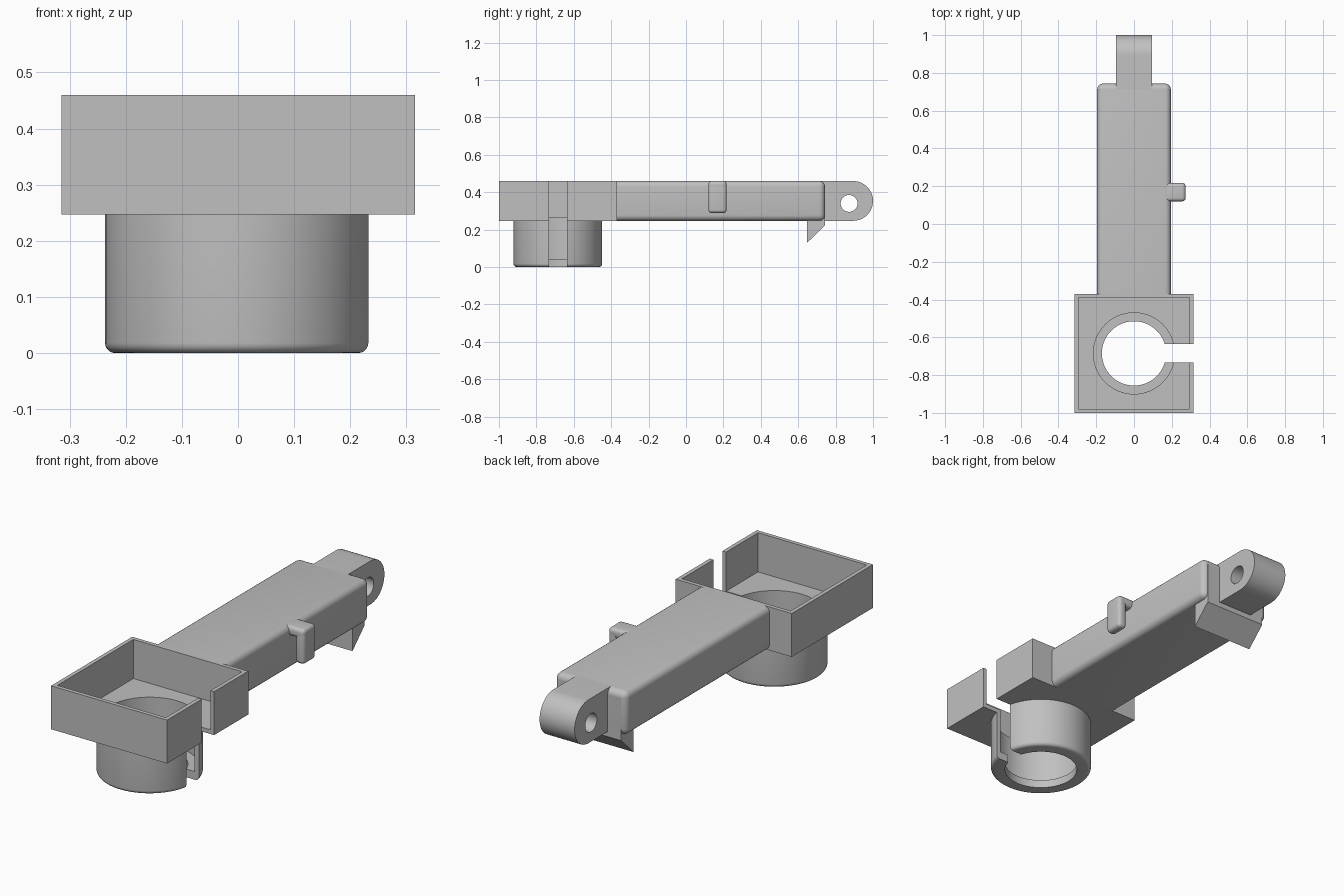
import bpy, bmesh
from math import cos, sin, pi, radians
from mathutils import Matrix, Vector

if "Cube" in bpy.data.objects:
    bpy.data.objects.remove(bpy.data.objects["Cube"])

grey = bpy.data.materials.new("plain grey")
grey.use_nodes = True
grey.diffuse_color = (0.53, 0.53, 0.53, 1)
grey.node_tree.nodes["Principled BSDF"].inputs["Base Color"].default_value = grey.diffuse_color

BOTTOM, TOP = 0.247, 0.46
CUP_Y, CUP_R, BORE_R = -0.685, 0.237, 0.215


def finish(bm, name):
    bmesh.ops.recalc_face_normals(bm, faces=bm.faces[:])
    mesh = bpy.data.meshes.new(name)
    bm.to_mesh(mesh)
    bm.free()
    mesh.materials.append(grey)
    obj = bpy.data.objects.new(name, mesh)
    bpy.context.collection.objects.link(obj)
    return obj


def box(name, low, high, round_by=0, keep=lambda e: True):
    low, high = Vector(low), Vector(high)
    bm = bmesh.new()
    bmesh.ops.create_cube(bm, size=1)
    for v in bm.verts:
        v.co = (low + high) / 2 + v.co * (high - low)
    if round_by:
        bmesh.ops.bevel(bm, geom=[e for e in bm.edges if keep(e)], offset=round_by,
                        segments=5, profile=0.5, affect='EDGES')
    return finish(bm, name)


def prism(name, outline, half_width):
    """Extrude a (y, z) outline across x."""
    bm = bmesh.new()
    face = bm.faces.new([bm.verts.new((-half_width, y, z)) for y, z in outline])
    new = bmesh.ops.extrude_face_region(bm, geom=[face])["geom"]
    bmesh.ops.translate(bm, vec=(2 * half_width, 0, 0),
                        verts=[v for v in new if isinstance(v, bmesh.types.BMVert)])
    return finish(bm, name)


def cylinder(name, centre, radius, depth, axis='Z'):
    bm = bmesh.new()
    turn = Matrix.Rotation(pi / 2, 4, 'Y') if axis == 'X' else Matrix()
    bmesh.ops.create_cone(bm, cap_ends=True, segments=64, radius1=radius, radius2=radius,
                          depth=depth, matrix=Matrix.Translation(centre) @ turn)
    return finish(bm, name)


def lathe(name, profile, y, steps=96):
    """Revolve a closed (radius, z) profile about a vertical axis."""
    bm = bmesh.new()
    rings = [[bm.verts.new((r * cos(a), y + r * sin(a), z)) for r, z in profile]
             for a in (2 * pi * i / steps for i in range(steps))]
    n = len(profile)
    for i in range(steps):
        a, b = rings[i], rings[(i + 1) % steps]
        for j in range(n):
            k = (j + 1) % n
            bm.faces.new((a[j], b[j], b[k], a[k]))
    return finish(bm, name)


def cut(obj, *cutters):
    bpy.context.view_layer.objects.active = obj
    for c in cutters:
        mod = obj.modifiers.new("cut", 'BOOLEAN')
        mod.operation, mod.solver, mod.object = 'DIFFERENCE', 'EXACT', c
        bpy.ops.object.modifier_apply(modifier=mod.name)
        bpy.data.objects.remove(c)


def slot():
    return box("slot_cutter", (0.1, -0.732, -0.1), (0.5, -0.635, 0.6))


# Open tray with a round well and a slot through its left wall
tray = box("tray", (-0.315, -1, BOTTOM), (0.315, -0.37, TOP))
cut(tray,
    box("tray_cutter", (-0.295, -0.98, 0.268), (0.295, -0.39, 0.6)),
    cylinder("well_cutter", (0, CUP_Y, 0.25), BORE_R, 0.3),
    slot())

# Cup under the tray, with an inward lip and a rounded lower rim
rim = [(CUP_R - 0.018 + 0.018 * sin(a), 0.018 - 0.018 * cos(a))
       for a in (radians(18 * i) for i in range(6))]
cup = lathe("cup", [(0.17, 0)] + rim + [(CUP_R, BOTTOM), (BORE_R, BOTTOM),
                                        (BORE_R, 0.04), (0.17, 0.04)], CUP_Y)
cut(cup, slot())

# Arm, rounded everywhere except where it meets the tray
arm = box("arm", (-0.195, -0.37, BOTTOM), (0.195, 0.743, TOP), 0.03,
          lambda e: any(v.co.y > 0 for v in e.verts))

# Wedge-shaped catch below the end of the arm
latch = prism("latch", [(0.648, 0.13), (0.743, 0.222), (0.743, 0.43), (0.648, 0.43)], 0.168)

# Hinge tongue with a round end and a pin hole
r = (TOP - BOTTOM) / 2
arc = [(1 - r + r * cos(a), BOTTOM + r + r * sin(a))
       for a in (radians(-90 + 7.5 * i) for i in range(25))]
tongue = prism("hinge_tongue", [(0.70, BOTTOM)] + arc + [(0.70, TOP)], 0.095)
cut(tongue, cylinder("pin_cutter", (0, 0.872, 0.34), 0.045, 0.5, 'X'))

# Side hook: a short bar reaching out and a finger turned down
hook_bar = box("hook_bar", (0.16, 0.12, 0.412), (0.273, 0.217, TOP), 0.018)
hook_finger = box("hook_finger", (0.225, 0.12, 0.288), (0.273, 0.217, TOP), 0.018)

# Smooth rounded faces while keeping edges crisp
parts = [tray, cup, arm, latch, tongue, hook_bar, hook_finger]
bpy.ops.object.select_all(action='DESELECT')
for p in parts:
    p.select_set(True)
bpy.context.view_layer.objects.active = tray
bpy.ops.object.shade_smooth_by_angle(angle=radians(30))
